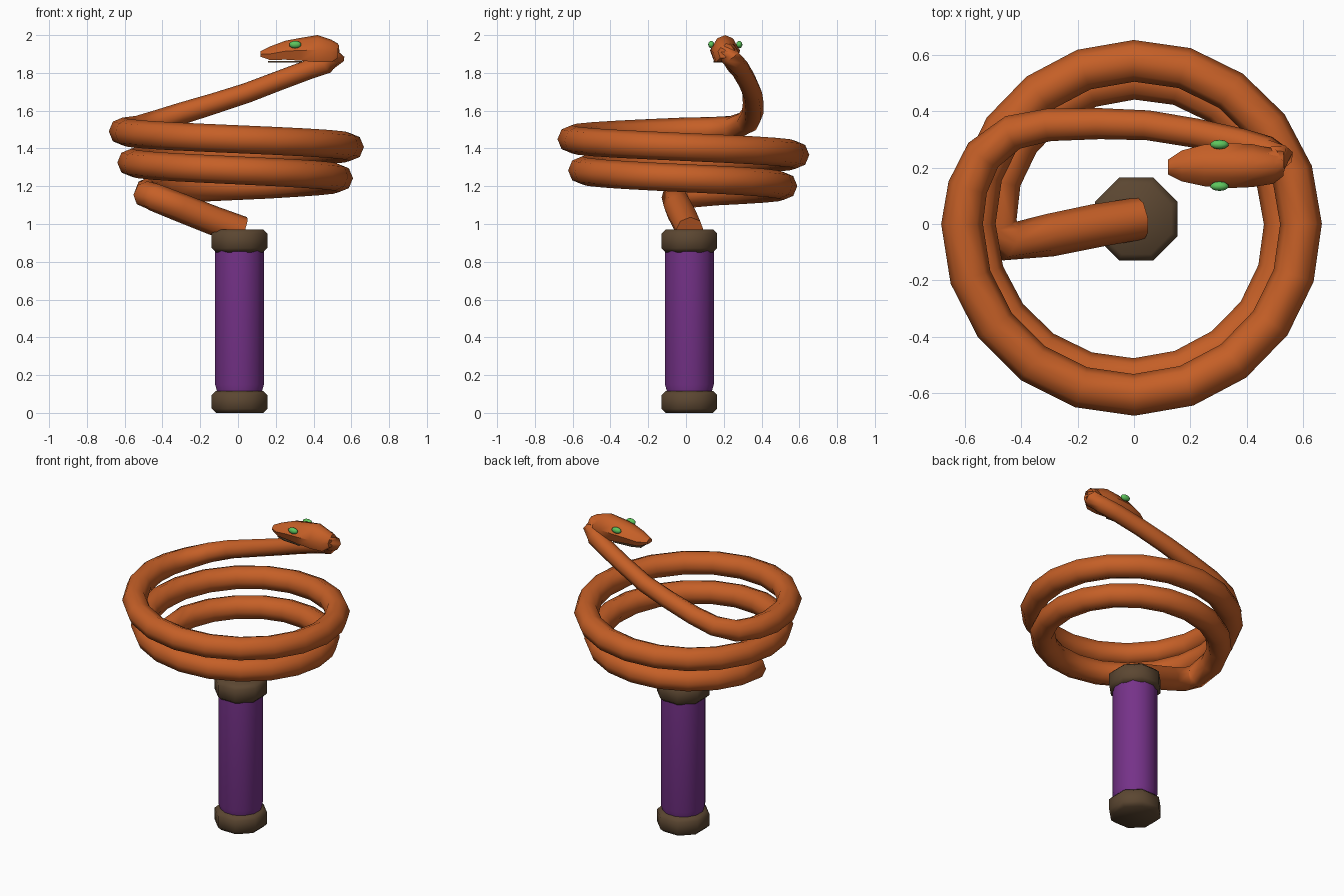
import bpy, bmesh, math
from mathutils import Vector

if "Cube" in bpy.data.objects:
    bpy.data.objects.remove(bpy.data.objects["Cube"])


def material(name, rgb):
    m = bpy.data.materials.new(name)
    m.diffuse_color = (*rgb, 1)
    m.use_nodes = True
    m.node_tree.nodes["Principled BSDF"].inputs["Base Color"].default_value = m.diffuse_color
    return m


ORANGE = material("snake orange", (0.56, 0.115, 0.02))
PURPLE = material("grip purple", (0.18, 0.032, 0.25))
BROWN = material("cap brown", (0.105, 0.062, 0.031))
GREEN = material("eye green", (0.11, 0.56, 0.11))


def finish(bm, name, mat, angle=50):
    bmesh.ops.recalc_face_normals(bm, faces=bm.faces)
    me = bpy.data.meshes.new(name)
    bm.to_mesh(me)
    bm.free()
    ob = bpy.data.objects.new(name, me)
    bpy.context.collection.objects.link(ob)
    me.materials.append(mat)
    bpy.ops.object.select_all(action='DESELECT')
    ob.select_set(True)
    bpy.context.view_layer.objects.active = ob
    bpy.ops.object.shade_smooth_by_angle(angle=math.radians(angle))
    return ob


def loft(name, rings, mat, angle=50):
    """Skin a list of equal-length point rings and close both ends."""
    bm = bmesh.new()
    vs = [[bm.verts.new(p) for p in r] for r in rings]
    n = len(vs[0])
    for a, b in zip(vs, vs[1:]):
        for i in range(n):
            j = (i + 1) % n
            bm.faces.new((a[i], a[j], b[j], b[i]))
    bm.faces.new(vs[0])
    bm.faces.new(vs[-1])
    return finish(bm, name, mat, angle)


def lathe(name, profile, sides, mat):
    """Upright prism; radii are measured to the flat sides."""
    k = 1 / math.cos(math.pi / sides)
    rings = [[(0.008 + r * k * math.cos((i + .5) * math.tau / sides),
               0.018 + r * k * math.sin((i + .5) * math.tau / sides), z)
              for i in range(sides)] for r, z in profile]
    return loft(name, rings, mat)


# Handle: grip and two end caps
lathe("grip", [(0.115, 0.10), (0.129, 0.15), (0.129, 0.86)], 12, PURPLE)
for name, z0, z1 in (("bottom_cap", 0.0, 0.117), ("top_cap", 0.85, 0.972)):
    lathe(name, [(0.125, z0), (0.147, z0 + 0.022), (0.147, z1 - 0.022), (0.125, z1)],
          8, BROWN)

# Snake body path: (x, y, z, radius)
path = [(0.025, 0.02, 0.965, 0.075), (-0.13, -0.005, 1.018, 0.077),
        (-0.30, -0.04, 1.085, 0.076), (-0.44, -0.06, 1.14, 0.074),
        (-0.485, -0.01, 1.155, 0.072)]
# two widening, rising turns, clockwise seen from above
STEPS = 20
for i in range(1, 2 * STEPS + 1):
    t = i / STEPS
    a = math.pi - t * math.tau
    R = 0.495 + 0.07 * min(t, 0.6) / 1.2 + 0.0  # first turn widens
    R = min(0.595, 0.495 + 0.055 * t) if t > 0.6 else R
    R = R + 0.015 * math.sin(min(t, 1) * math.pi / 2)
    z = 1.155 + 0.165 * t if t > 0.3 else 1.16 + 0.145 * t
    path.append((R * math.cos(a), R * math.sin(a), z + 0.005, 0.074))
# rising neck
path += [(-0.59, 0.13, 1.495, 0.071), (-0.535, 0.245, 1.505, 0.068),
         (-0.43, 0.325, 1.54, 0.063), (-0.30, 0.352, 1.585, 0.058),
         (-0.12, 0.356, 1.64, 0.055), (0.05, 0.35, 1.695, 0.053),
         (0.22, 0.322, 1.76, 0.052), (0.38, 0.287, 1.82, 0.052),
         (0.47, 0.26, 1.85, 0.053), (0.513, 0.235, 1.885, 0.054),
         (0.50, 0.215, 1.915, 0.052), (0.45, 0.21, 1.925, 0.05)]

pts = [Vector(p[:3]) for p in path]
rings = []
for i, p in enumerate(pts):
    d1 = (p - pts[max(i - 1, 0)]).normalized()
    d2 = (pts[min(i + 1, len(pts) - 1)] - p).normalized()
    d = (d1 + d2).normalized()
    side = d.cross(Vector((0, 0, 1))).normalized()
    up = side.cross(d)
    r = path[i][3]
    rings.append([p + r * (side * math.cos(k * math.tau / 8) + up * math.sin(k * math.tau / 8))
                  for k in range(8)])
loft("snake_body", rings, ORANGE, 60)

# Head sections: x, centre y, half width, bottom z, top z
head = [(0.12, 0.202, 0.026, 1.885, 1.915), (0.17, 0.206, 0.055, 1.868, 1.94),
        (0.25, 0.208, 0.074, 1.87, 1.97), (0.33, 0.207, 0.080, 1.865, 1.985),
        (0.42, 0.207, 0.076, 1.857, 2.0), (0.495, 0.205, 0.062, 1.857, 1.975),
        (0.53, 0.215, 0.045, 1.88, 1.955)]
shape = [(0, 1), (0.55, 0.88), (1, 0.45), (0.75, 0), (-0.75, 0), (-1, 0.45), (-0.55, 0.88)]
loft("head", [[(x, yc + w * u, b + (t - b) * v) for u, v in shape]
              for x, yc, w, b, t in head], ORANGE)

# Thin lower jaw plate under the snout
jaw = [(0.16, 0.03), (0.22, 0.052), (0.34, 0.06)]
loft("lower_jaw", [[(x, 0.206 - w, 1.856), (x, 0.206 + w, 1.856),
                    (x, 0.206 + w, 1.862), (x, 0.206 - w, 1.862)] for x, w in jaw], BROWN)

# Eyes on both sides of the head
for name, s in (("left_eye", -1), ("right_eye", 1)):
    bm = bmesh.new()
    bmesh.ops.create_icosphere(bm, subdivisions=2, radius=1)
    for v in bm.verts:
        v.co = Vector((0.303 + 0.033 * v.co.x, 0.208 + s * 0.074 + 0.017 * v.co.y,
                       1.95 + 0.02 * v.co.z))
    finish(bm, name, GREEN)
